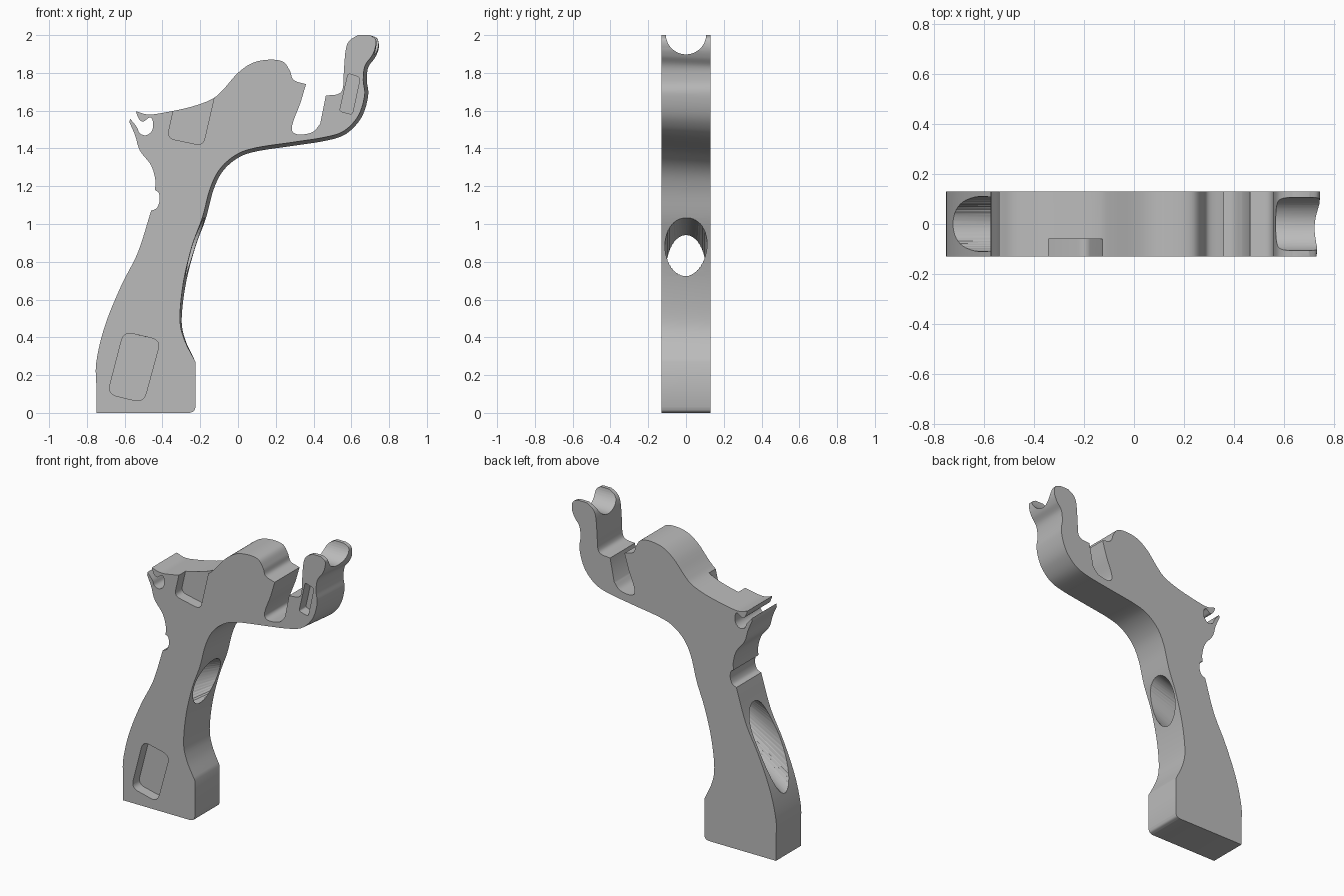
import bpy, bmesh, math
from mathutils import Vector

if "Cube" in bpy.data.objects:
    bpy.data.objects.remove(bpy.data.objects["Cube"], do_unlink=True)

HALF = 0.13      # half of the plate thickness
TAPER = 0.019    # how far the inner edge recedes toward the front

grey = bpy.data.materials.new("plain grey")
grey.use_nodes = True
grey.diffuse_color = (0.5, 0.5, 0.5, 1)
grey.node_tree.nodes["Principled BSDF"].inputs["Base Color"].default_value = (0.5, 0.5, 0.5, 1)


def smooth_run(points, steps=6):
    """Catmull-Rom curve through the points, without the last one."""
    pts = [Vector(p) for p in points]
    if len(pts) == 2:
        return pts[:1]
    pts = [2 * pts[0] - pts[1]] + pts + [2 * pts[-1] - pts[-2]]
    out = []
    for a, b, c, d in zip(pts, pts[1:], pts[2:], pts[3:]):
        for i in range(steps):
            t = i / steps
            out.append(0.5 * (2 * b + (c - a) * t + (2 * a - 5 * b + 4 * c - d) * t ** 2
                              + (3 * b - a - 3 * c + d) * t ** 3))
    return out


def rounded(corners, radius, steps=6):
    """Polygon with rounded corners."""
    pts = [Vector(p) for p in corners]
    out = []
    for i, p in enumerate(pts):
        a = p + (pts[i - 1] - p).normalized() * radius
        b = p + (pts[(i + 1) % len(pts)] - p).normalized() * radius
        for k in range(steps + 1):
            t = k / steps
            out.append(a * (1 - t) ** 2 + p * 2 * t * (1 - t) + b * t ** 2)
    return out


def loft(name, ring_a, ring_b):
    """Closed solid between two rings of equal length."""
    bm = bmesh.new()
    a = [bm.verts.new(p) for p in ring_a]
    b = [bm.verts.new(p) for p in ring_b]
    n = len(a)
    sides = [bm.faces.new((a[i], a[(i + 1) % n], b[(i + 1) % n], b[i])) for i in range(n)]
    bm.faces.new(a[::-1])
    bm.faces.new(b)
    bmesh.ops.triangulate(bm, faces=sides)
    bmesh.ops.recalc_face_normals(bm, faces=bm.faces[:])
    mesh = bpy.data.meshes.new(name)
    bm.to_mesh(mesh)
    bm.free()
    mesh.materials.append(grey)
    obj = bpy.data.objects.new(name, mesh)
    bpy.context.collection.objects.link(obj)
    return obj


def ellipse(x, z, ry, rz, n=48):
    return [(x, ry * math.cos(2 * math.pi * i / n), z + rz * math.sin(2 * math.pi * i / n))
            for i in range(n)]


# Outline runs, each smooth inside and sharp where it meets the next
handle_back = [(-.75, 0), (-.75, .14), (-.75, .27), (-.705, .46), (-.62, .67),
               (-.53, .85), (-.46, 1.07)]
thumb_notch = [(-.46, 1.07), (-.43, 1.085), (-.415, 1.125), (-.42, 1.165), (-.44, 1.18)]
neck = [(-.44, 1.18), (-.437, 1.23), (-.46, 1.31), (-.52, 1.39), (-.545, 1.47), (-.58, 1.55)]
hook_slot = [(-.572, 1.558), (-.537, 1.515), (-.52, 1.48), (-.485, 1.47), (-.455, 1.495),
             (-.45, 1.54), (-.465, 1.565), (-.5, 1.543), (-.522, 1.553), (-.54, 1.59)]
top_edge = [(-.54, 1.597), (-.48, 1.58), (-.4, 1.588), (-.25, 1.62), (-.14, 1.66), (-.08, 1.71),
            (0, 1.8), (.08, 1.854), (.17, 1.87), (.24, 1.858), (.275, 1.81),
            (.295, 1.762), (.36, 1.74)]
fork_gap = [(.36, 1.74), (.33, 1.64), (.295, 1.55), (.285, 1.5), (.305, 1.477), (.35, 1.475),
            (.4, 1.49), (.435, 1.53)]
gap_wall = [(.435, 1.53), (.465, 1.68)]
fork_front = [(.465, 1.68), (.53, 1.688), (.555, 1.72), (.56, 1.8), (.57, 1.92), (.59, 1.97),
              (.635, 2)]
fork_tip = [(.635, 2), (.7, 2)]
inner_edge = [(.7, 2), (.738, 1.98), (.745, 1.93), (.725, 1.88), (.69, 1.83), (.682, 1.76),
              (.69, 1.69), (.67, 1.6), (.63, 1.53), (.56, 1.47), (.46, 1.44), (.3, 1.415),
              (.1, 1.385), (0, 1.35), (-.08, 1.28), (-.13, 1.18), (-.17, 1.03), (-.225, .88),
              (-.275, .69), (-.298, .5), (-.28, .39), (-.225, .27)]
foot = [(-.225, .27), (-.225, .03)]
foot_corner = [(-.225, .03), (-.234, .009), (-.255, 0)]

outline = []
for run in (handle_back, thumb_notch, neck, hook_slot[:1] * 2, hook_slot, top_edge, fork_gap,
            gap_wall, fork_front, fork_tip):
    outline += smooth_run(run)
outline = [p for i, p in enumerate(outline) if i == 0 or (p - outline[i - 1]).length > 1e-4]
start = len(outline)
edge = smooth_run(inner_edge)
outline += edge + smooth_run(foot) + smooth_run(foot_corner) + [Vector((-.255, 0))]

# The front outline recedes along the inner edge, fading out at both ends
front = [p.copy() for p in outline]
for i in range(len(edge)):
    along = outline[start + i + 1] - outline[start + i - 1]
    inward = Vector((along.y, -along.x)).normalized()
    fade = min(1, i / 12, (len(edge) - i) / 24)
    front[start + i] += inward * TAPER * fade

body = loft("grip_frame", [(p.x, -HALF, p.y) for p in front], [(p.x, HALF, p.y) for p in outline])


def pocket(name, corners, radius):
    ring = rounded(corners, radius)
    return loft(name, [(p.x, -0.2, p.y) for p in ring], [(p.x, -0.06, p.y) for p in ring])


cutters = [
    # Pockets in the front face
    pocket("handle_pocket", [(-.69, .1), (-.5, .055), (-.41, .385), (-.605, .43)], .05),
    pocket("top_pocket", [(-.375, 1.455), (-.185, 1.415), (-.085, 1.85), (-.285, 1.85)], .04),
    pocket("fork_pocket", [(.538, 1.597), (.605, 1.58), (.647, 1.775), (.583, 1.797)], .014),
    # Flared tunnel through the handle and groove over the fork tip
    loft("handle_tunnel", ellipse(-.85, .57, .11, .27), ellipse(-.05, .98, .112, .09)),
    loft("fork_groove", ellipse(.4, 2.005, .107, .107), ellipse(.9, 2.005, .107, .107)),
]

bpy.context.view_layer.objects.active = body
for cutter in cutters:
    mod = body.modifiers.new(cutter.name, "BOOLEAN")
    mod.operation = "DIFFERENCE"
    mod.solver = "EXACT"
    mod.object = cutter
    bpy.ops.object.modifier_apply(modifier=mod.name)
    bpy.data.objects.remove(cutter, do_unlink=True)

bpy.ops.object.select_all(action="DESELECT")
body.select_set(True)
bpy.ops.object.shade_smooth_by_angle(angle=math.radians(30))
